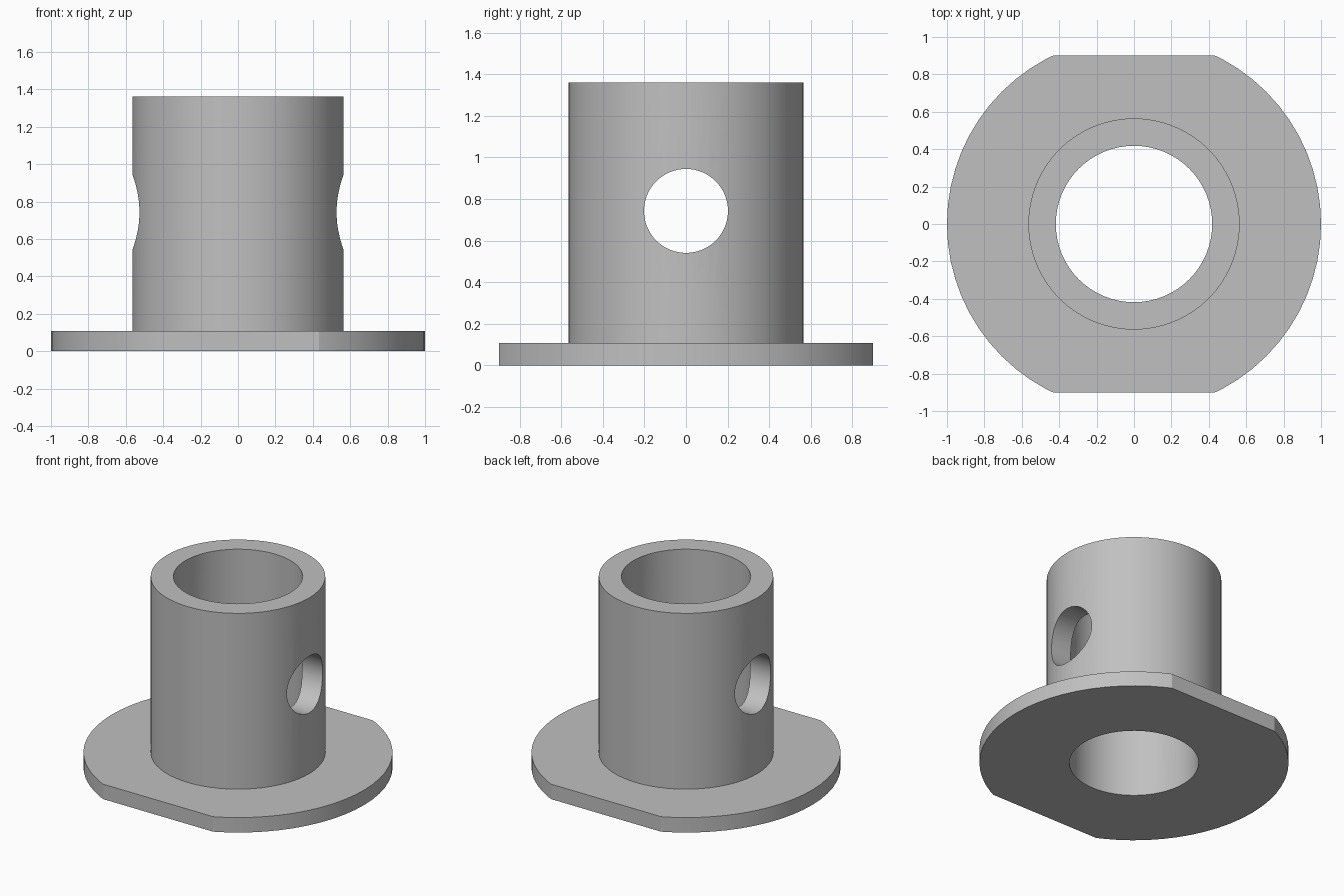
import bpy
import bmesh
import math
from mathutils import Matrix

cube = bpy.data.objects.get("Cube")
if cube:
    bpy.data.objects.remove(cube, do_unlink=True)

FLANGE_R, TUBE_R, BORE_R = 1.0, 0.565, 0.418
FLANGE_H, HEIGHT = 0.107, 1.362
FLAT_Y = 0.9
HOLE_R, HOLE_Z = 0.202, 0.743
SIDES = 64

grey = bpy.data.materials.new("Plain grey")
grey.use_nodes = True
colour = (0.53, 0.53, 0.53, 1)
grey.diffuse_color = colour
grey.node_tree.nodes["Principled BSDF"].inputs["Base Color"].default_value = colour


def make_object(name, bm):
    bmesh.ops.recalc_face_normals(bm, faces=bm.faces)
    mesh = bpy.data.meshes.new(name)
    bm.to_mesh(mesh)
    bm.free()
    mesh.materials.append(grey)
    obj = bpy.data.objects.new(name, mesh)
    bpy.context.collection.objects.link(obj)
    return obj


def cut(target, cutter):
    cutter.hide_render = True
    bpy.context.view_layer.objects.active = target
    mod = target.modifiers.new(cutter.name, "BOOLEAN")
    mod.operation = "DIFFERENCE"
    mod.solver = "EXACT"
    mod.object = cutter
    bpy.ops.object.modifier_apply(modifier=mod.name)
    bpy.data.objects.remove(cutter, do_unlink=True)


# Flange and tube: one closed profile turned about z
profile = [(BORE_R, 0), (FLANGE_R, 0), (FLANGE_R, FLANGE_H),
           (TUBE_R, FLANGE_H), (TUBE_R, HEIGHT), (BORE_R, HEIGHT)]
bm = bmesh.new()
verts = [bm.verts.new((r, 0, z)) for r, z in profile]
edges = [bm.edges.new((a, b)) for a, b in zip(verts, verts[1:] + verts[:1])]
bmesh.ops.spin(bm, geom=verts + edges, cent=(0, 0, 0), axis=(0, 0, 1),
               angle=math.tau, steps=SIDES, use_merge=True)
bmesh.ops.remove_doubles(bm, verts=bm.verts, dist=0.0001)
body = make_object("flanged_tube", bm)

# Flats on the front and back of the flange
for side, name in ((-1, "front_flat_cutter"), (1, "back_flat_cutter")):
    bm = bmesh.new()
    bmesh.ops.create_cube(bm, size=1, matrix=Matrix.Translation(
        (0, side * (FLAT_Y + 0.5), 0)) @ Matrix.Diagonal((3, 1, 1, 1)))
    cut(body, make_object(name, bm))

# Cross hole through both walls
bm = bmesh.new()
bmesh.ops.create_cone(bm, cap_ends=True, segments=SIDES, radius1=HOLE_R,
                      radius2=HOLE_R, depth=3, matrix=Matrix.Translation(
                          (0, 0, HOLE_Z)) @ Matrix.Rotation(math.pi / 2, 4, "Y"))
cut(body, make_object("cross_hole_cutter", bm))

# Smooth round walls, sharp rims
bpy.ops.object.select_all(action="DESELECT")
body.select_set(True)
bpy.context.view_layer.objects.active = body
bpy.ops.object.shade_smooth_by_angle(angle=math.radians(20))
